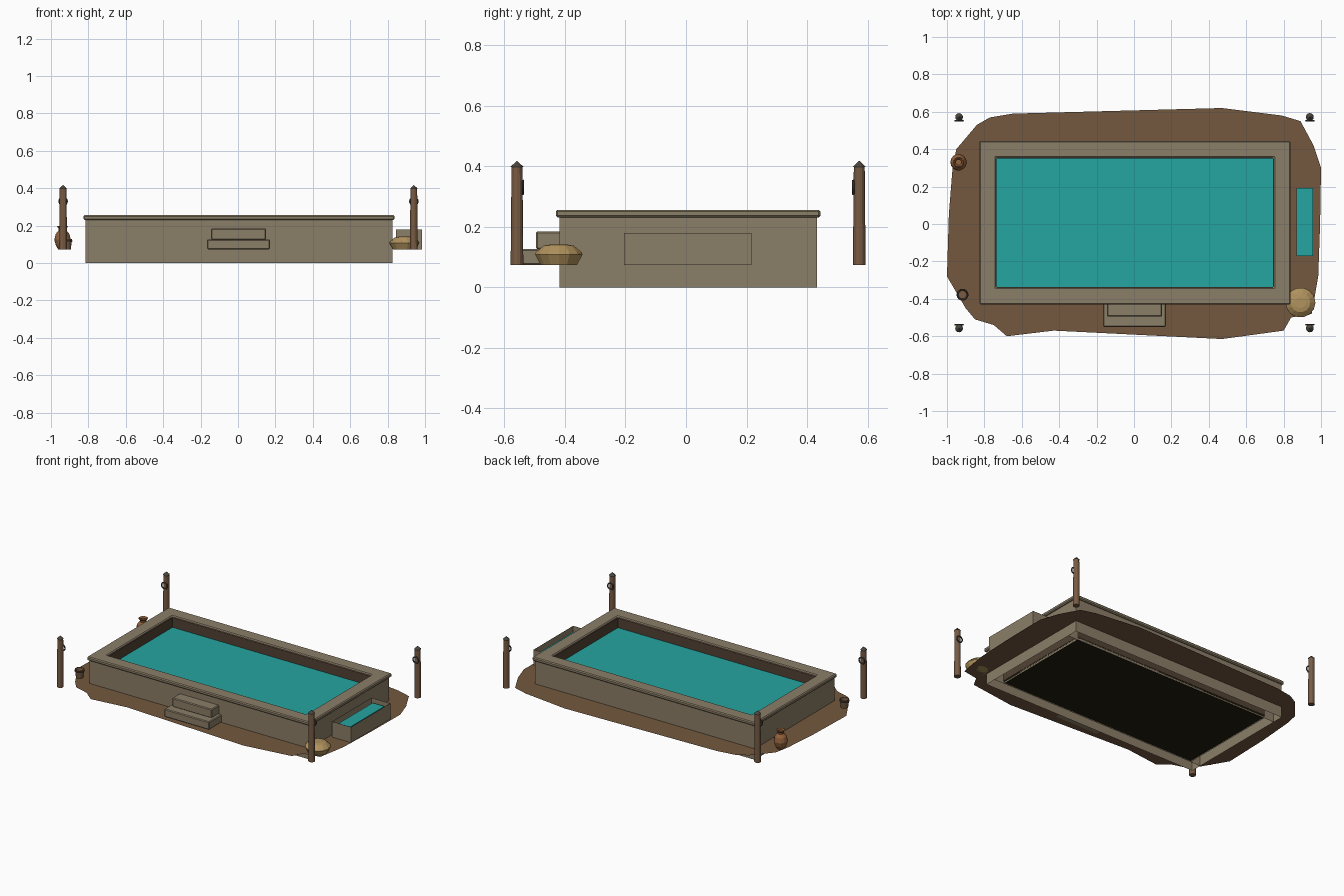
import bpy, bmesh, math
from mathutils import Matrix

cube = bpy.data.objects.get("Cube")
if cube:
    bpy.data.objects.remove(cube)


def material(name, r, g, b):
    m = bpy.data.materials.new(name)
    m.use_nodes = True
    m.diffuse_color = (r, g, b, 1)
    bsdf = m.node_tree.nodes["Principled BSDF"]
    bsdf.inputs["Base Color"].default_value = (r, g, b, 1)
    bsdf.inputs["Roughness"].default_value = 0.9
    return m


STONE = material("stone", .26, .21, .138)
LINER = material("dark_liner", .085, .055, .034)
FLOOR = material("pool_floor", .014, .012, .004)
WATER = material("water", .018, .375, .355)
EARTH = material("earth", .175, .098, .05)
WOOD = material("wood", .185, .105, .058)
IRON = material("iron", .07, .06, .048)
CLAY = material("clay", .29, .12, .046)
STRAW = material("straw", .44, .29, .11)

GROUND = 0.074
CX, CY = 0.005, 0.007
CORNERS = ((-1, -1), (1, -1), (1, 1), (-1, 1))


def finish(name, bm, mat, bevel=0):
    bmesh.ops.recalc_face_normals(bm, faces=bm.faces)
    me = bpy.data.meshes.new(name)
    bm.to_mesh(me)
    bm.free()
    me.materials.append(mat)
    ob = bpy.data.objects.new(name, me)
    bpy.context.collection.objects.link(ob)
    if bevel:
        mod = ob.modifiers.new("edge", 'BEVEL')
        mod.width, mod.segments = bevel, 1
    return ob


def box(name, x0, x1, y0, y1, z0, z1, mat, bevel=0, hollow=False):
    """Box between two corners; a hollow one is open underneath."""
    bm = bmesh.new()
    bmesh.ops.create_cube(bm, size=1)
    if hollow:
        bm.normal_update()
        under = [f for f in bm.faces if f.normal.z < -.5]
        bmesh.ops.delete(bm, geom=under, context='FACES_ONLY')
    for v in bm.verts:
        v.co = ((x0 + x1) / 2 + v.co.x * (x1 - x0),
                (y0 + y1) / 2 + v.co.y * (y1 - y0),
                (z0 + z1) / 2 + v.co.z * (z1 - z0))
    return finish(name, bm, mat, bevel)


def frame(name, hx, hy, thick, z0, z1, mat, bevel=0):
    """Rectangular ring around the pool centre with mitred corners."""
    bm = bmesh.new()
    rings = []
    for inset, z in ((0, z0), (0, z1), (thick, z1), (thick, z0)):
        rings.append([bm.verts.new((CX + sx * (hx - inset), CY + sy * (hy - inset), z))
                      for sx, sy in CORNERS])
    for i in range(4):
        a, b = rings[i], rings[(i + 1) % 4]
        for k in range(4):
            n = (k + 1) % 4
            bm.faces.new((a[k], a[n], b[n], b[k]))
    return finish(name, bm, mat, bevel)


def lathe(name, x, y, profile, sides, mat):
    """Turned shape from (radius, height) pairs, closed at both ends."""
    bm = bmesh.new()
    rings = [[bm.verts.new((x + r * math.cos(2 * math.pi * k / sides),
                            y + r * math.sin(2 * math.pi * k / sides), z))
              for k in range(sides)] for r, z in profile]
    for a, b in zip(rings, rings[1:]):
        for k in range(sides):
            n = (k + 1) % sides
            bm.faces.new((a[k], a[n], b[n], b[k]))
    bm.faces.new(rings[0])
    bm.faces.new(rings[-1])
    return finish(name, bm, mat)


def torus(name, centre, major, minor, mat, turn=None):
    bm = bmesh.new()
    grid = []
    for i in range(16):
        a = 2 * math.pi * i / 16
        ring = []
        for j in range(6):
            b = 2 * math.pi * j / 6
            r = major + minor * math.cos(b)
            ring.append(bm.verts.new((r * math.cos(a), r * math.sin(a), minor * math.sin(b))))
        grid.append(ring)
    for i in range(16):
        p, q = grid[i], grid[(i + 1) % 16]
        for j in range(6):
            n = (j + 1) % 6
            bm.faces.new((p[j], q[j], q[n], p[n]))
    if turn:
        bmesh.ops.rotate(bm, verts=bm.verts, matrix=turn)
    bmesh.ops.translate(bm, verts=bm.verts, vec=centre)
    return finish(name, bm, mat)


# Earth patch with a worn outline
outline = [(-1, -.28), (-.99, .05), (-.97, .3), (-.95, .4), (-.84, .53), (-.77, .57),
           (-.65, .59), (.47, .62), (.79, .58), (.89, .55), (.96, .42), (1, .3),
           (.995, 0), (.985, -.28), (.95, -.48), (.84, -.5), (.8, -.57), (.47, -.615),
           (-.43, -.57), (-.68, -.6), (-.75, -.54), (-.85, -.51), (-.9, -.45)]
bm = bmesh.new()
bm.faces.new([bm.verts.new((x, y, GROUND)) for x, y in reversed(outline)])
earth = finish("earth_patch", bm, EARTH)
if earth.data.polygons[0].normal.z < 0:
    earth.data.flip_normals()

# Pool basin: long walls run the full length, end walls fit between them
HX, HY, THICK = .82, .425, .075
for s, side in ((-1, "front"), (1, "back")):
    y0, y1 = sorted((CY + s * HY, CY + s * (HY - THICK)))
    box(side + "_wall", CX - HX, CX + HX, y0, y1, 0, .236, STONE, hollow=True)
for s, side in ((-1, "right"), (1, "left")):
    x0, x1 = sorted((CX + s * HX, CX + s * (HX - THICK)))
    box(side + "_wall", x0, x1, CY - HY + THICK, CY + HY - THICK, 0, .236, STONE, hollow=True)
frame("pool_coping", .832, .437, .09, .231, .256, STONE, .006)
frame("pool_liner", .747, .352, .008, .02, .245, LINER)
box("pool_floor", CX - .745, CX + .745, CY - .35, CY + .35, .008, .03, FLOOR)
box("pool_water", CX - .741, CX + .741, CY - .346, CY + .346, .175, .18, WATER)

# Front steps
box("lower_step", -.165, .17, -.551, -.41, GROUND, .127, STONE, .005)
box("upper_step", -.145, .15, -.495, -.41, .125, .185, STONE, .005)

# Side trough: a thin open shell around a sheet of water
bm = bmesh.new()
low, high = ([bm.verts.new((.915 + sx * .07, .006 + sy * .21, z)) for sx, sy in CORNERS]
             for z in (GROUND, .179))
for k in range(4):
    n = (k + 1) % 4
    bm.faces.new((low[k], low[n], high[n], high[k]))
finish("trough_wall", bm, STONE)
box("trough_water", .87, .957, -.17, .193, .155, .16, WATER)

# Corner posts with iron rings facing inward
upright = Matrix.Rotation(math.pi / 2, 3, 'X')
for x, side in ((-.935, "right"), (.94, "left")):
    for y, end in ((-.558, "front"), (.572, "back")):
        label = end + "_" + side
        lathe("post_" + label, x, y, [(.021, GROUND), (.018, .4)], 12, WOOD)
        lathe("post_tip_" + label, x, y, [(.021, .398), (.001, .417)], 12, IRON)
        inward = -1 if y > 0 else 1
        torus("post_ring_" + label, (x, y + inward * .02, .33), .021, .0045, IRON, upright)

# Clay jar
lathe("clay_jar", -.938, .33,
      [(.024, GROUND), (.036, .095), (.044, .125), (.037, .155), (.021, .175),
       (.021, .184), (.029, .195), (.024, .198), (.016, .19), (.016, .178)], 14, CLAY)

# Wooden bucket
lathe("bucket", -.917, -.378,
      [(.023, GROUND), (.03, .128), (.026, .128), (.022, .085)], 14, WOOD)
torus("bucket_hoop", (-.917, -.378, .118), .029, .003, IRON)

# Straw basket
lathe("straw_basket", .89, -.42,
      [(.062, GROUND), (.08, .108), (.078, .115), (.052, .137), (.03, .141)], 14, STRAW)
